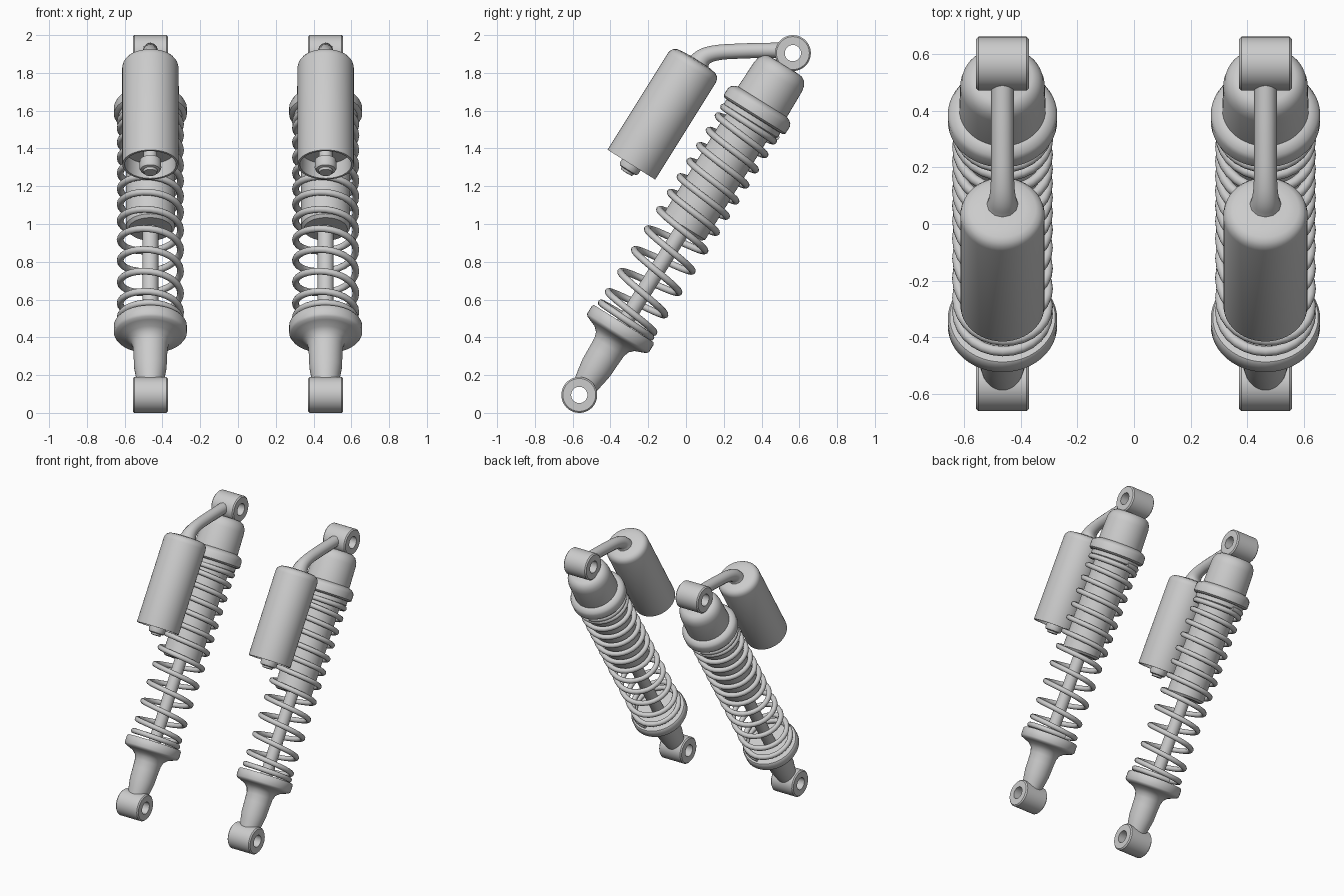
import bpy, bmesh
from math import pi, sin, cos, radians
from mathutils import Matrix, Vector

cube = bpy.data.objects.get("Cube")
if cube:
    bpy.data.objects.remove(cube, do_unlink=True)

metal = bpy.data.materials.new("grey_metal")
metal.use_nodes = True
GREY = (0.6, 0.6, 0.6, 1)
metal.diffuse_color = GREY
metal.node_tree.nodes["Principled BSDF"].inputs["Base Color"].default_value = GREY

# Each unit is modelled upright from its lower eye, then leaned backwards
SPACING, LEAN, LENGTH = 0.464, radians(-32), 2.134
BASE = Vector((0, -0.565, 0.095))
TO_LOCAL = (Matrix.Translation(BASE) @ Matrix.Rotation(LEAN, 4, 'X')).inverted()


def place(name, mesh):
    """Put one copy of the part on the left unit and one on the right."""
    mesh.materials.clear()
    mesh.materials.append(metal)
    for side, x in (("left", SPACING), ("right", -SPACING)):
        ob = bpy.data.objects.new(f"{name}_{side}", mesh)
        bpy.context.collection.objects.link(ob)
        ob.location = BASE + Vector((x, 0, 0))
        ob.rotation_euler.x = LEAN
    bpy.ops.object.select_all(action='DESELECT')
    ob.select_set(True)
    bpy.context.view_layer.objects.active = ob
    bpy.ops.object.shade_smooth_by_angle(angle=radians(35))


def lathe(name, profile, closed=False, matrix=Matrix(), steps=48):
    """Turn a (radius, height) profile around the z axis."""
    bm = bmesh.new()
    vs = [bm.verts.new((r, 0, z)) for r, z in profile]
    pairs = list(zip(vs, vs[1:])) + ([(vs[-1], vs[0])] if closed else [])
    edges = [bm.edges.new(p) for p in pairs]
    bmesh.ops.spin(bm, geom=vs + edges, cent=(0, 0, 0), axis=(0, 0, 1),
                   angle=2 * pi, steps=steps, use_merge=False)
    bmesh.ops.remove_doubles(bm, verts=bm.verts, dist=0.0003)
    bmesh.ops.recalc_face_normals(bm, faces=bm.faces)
    bm.transform(matrix)
    mesh = bpy.data.meshes.new(name)
    bm.to_mesh(mesh)
    bm.free()
    place(name, mesh)


def tube(name, points, radius, scales=None, kind='POLY'):
    """Sweep a round section along points."""
    cu = bpy.data.curves.new(name + "_path", 'CURVE')
    cu.dimensions = '3D'
    cu.bevel_depth, cu.bevel_resolution = radius, 4
    cu.use_fill_caps = True
    sp = cu.splines.new(kind)
    sp.points.add(len(points) - 1)
    for i, p in enumerate(points):
        sp.points[i].co = (*p, 1)
        sp.points[i].radius = scales[i] if scales else 1
    if kind == 'NURBS':
        sp.order_u, sp.use_endpoint_u, sp.resolution_u = 3, True, 10
    tmp = bpy.data.objects.new(name + "_path", cu)
    bpy.context.collection.objects.link(tmp)
    dg = bpy.context.evaluated_depsgraph_get()
    mesh = bpy.data.meshes.new_from_object(tmp.evaluated_get(dg))
    bpy.data.objects.remove(tmp, do_unlink=True)
    place(name, mesh)


# Mounting eyes: bored rings lying along x
W, R, HOLE, B = 0.093, 0.095, 0.043, 0.008
ring = [(HOLE, -W), (R - B, -W), (R, B - W), (R, W - B), (R - B, W), (HOLE, W)]
for name, s in (("lower_eye", 0), ("upper_eye", LENGTH)):
    lathe(name, ring, True, Matrix.Translation((0, 0, s)) @ Matrix.Rotation(pi / 2, 4, 'Y'))

# Lower neck flaring into the spring seat
lathe("lower_seat", [(0, .06), (.066, .06), (.076, .11), (.086, .17), (.089, .25),
                     (.092, .3), (.102, .33), (.125, .352), (.165, .368), (.185, .376),
                     (.193, .388), (.193, .435), (.186, .445), (0, .445)])

# Piston rod and damper body
lathe("piston_rod", [(0, .42), (.042, .42), (.042, 1.06), (0, 1.06)], steps=32)
lathe("damper_body", [(0, 1.035), (.115, 1.035), (.13, 1.05), (.13, 1.76), (0, 1.76)])

# Upper spring seat and cap
lathe("upper_seat", [(0, 1.705), (.16, 1.705), (.168, 1.712), (.168, 1.74), (.182, 1.742),
                     (.193, 1.752), (.193, 1.795), (.185, 1.812), (.168, 1.824),
                     (.153, 1.83), (0, 1.83)])
lathe("upper_cap", [(0, 1.81), (.153, 1.81), (.149, 1.985), (.143, 2.015),
                    (.128, 2.04), (.105, 2.054), (0, 2.06)])

# Progressive coil spring: heights at every full turn
turns = [.46, .49, .60, .74, .873, 1.0, 1.115, 1.215, 1.31, 1.41, 1.505, 1.6, 1.685, 1.71]
N = 28
coil = []
for i in range((len(turns) - 1) * N + 1):
    k, f = divmod(i, N)
    s = turns[k]
    if f:
        s += (turns[k + 1] - s) * f / N
    a = 2 * pi * i / N
    coil.append((.16 * sin(a), .16 * cos(a), s))
tube("coil_spring", coil, .018)

# Side reservoir with a recessed lower end and adjuster knob
offset = Matrix.Translation((0, -.412, 0))
lathe("reservoir", [(0, 1.27), (.132, 1.27), (.136, 1.18), (.148, 1.18), (.149, 1.19),
                    (.149, 1.785), (.145, 1.803), (.135, 1.817), (.118, 1.827),
                    (.08, 1.833), (0, 1.836)], matrix=offset)
lathe("adjuster_knob", [(0, 1.28), (.036, 1.28), (.036, 1.215), (.056, 1.205), (.058, 1.16),
                        (.052, 1.147), (.038, 1.143), (.034, 1.13), (0, 1.128)],
      matrix=offset, steps=32)

# Connecting pipe from reservoir to upper eye, flared at its foot
path = [(.04, 1.81), (.06, 1.845), (.095, 1.89), (.17, 1.91), (.27, 1.915), (.38, 1.919), (.49, 1.92)]
tube("connecting_pipe", [TO_LOCAL @ Vector((0, y, z)) for y, z in path], .04,
     [2.0, 1.5, 1.12, 1, 1, 1, 1], 'NURBS')
